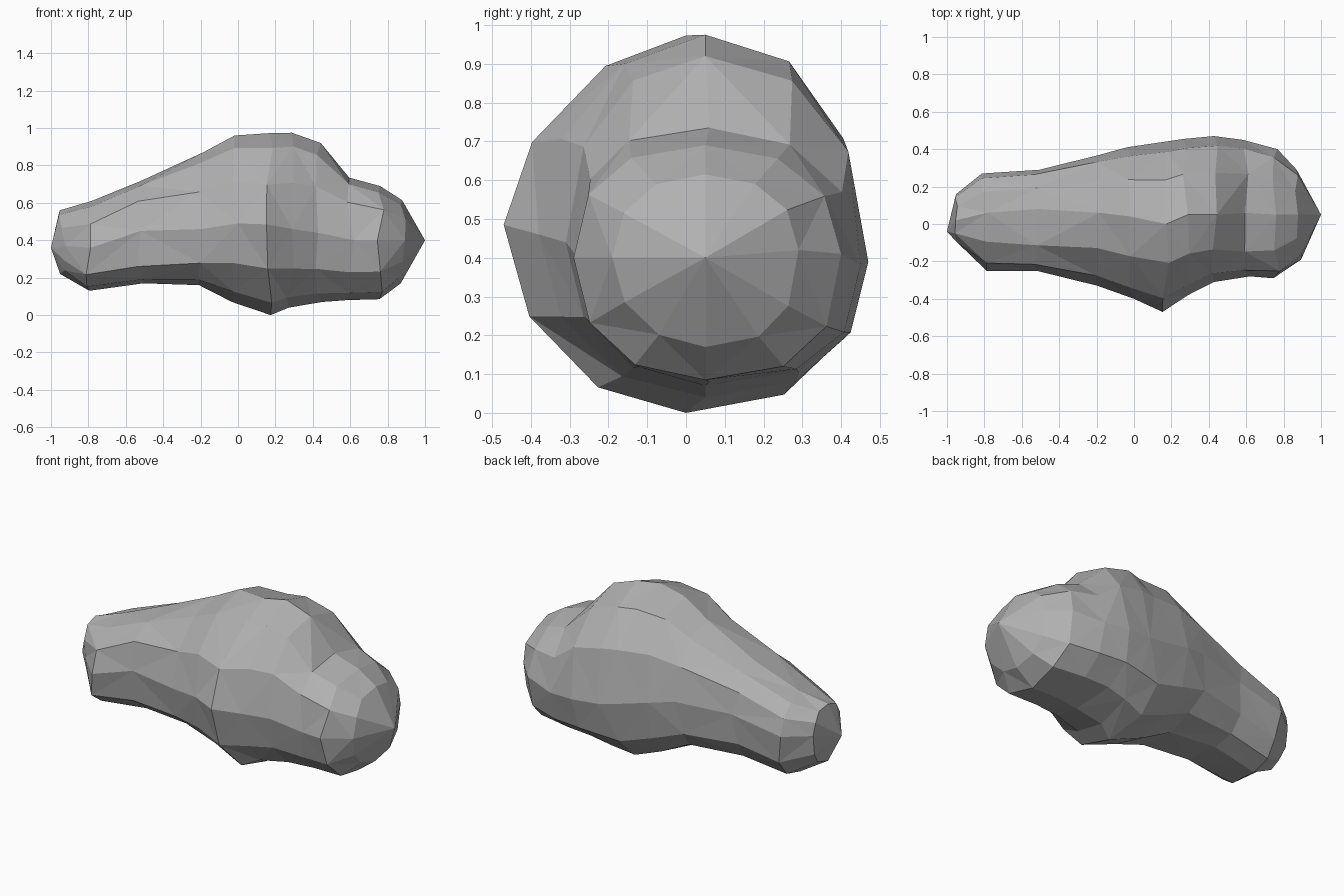
import bpy, bmesh, math, random

random.seed(4)
if "Cube" in bpy.data.objects:
    bpy.data.objects.remove(bpy.data.objects["Cube"])

stone = bpy.data.materials.new("grey stone")
stone.use_nodes = True
grey = (0.44, 0.44, 0.44, 1)
stone.diffuse_color = grey
stone.node_tree.nodes["Principled BSDF"].inputs["Base Color"].default_value = grey

# Sections along the boulder: x, bottom z, top z, front y, back y,
# widest z at front, at back, crest y, fullness of upper and lower front
SECTIONS = [
    (-0.94, .22, .56, -.12, .16, .37, .42, .02, 2.0, 2.2),
    (-0.80, .13, .61, -.25, .27, .36, .42, .06, 2.0, 3.0),
    (-0.52, .17, .72, -.25, .29, .45, .48, .08, 2.6, 3.6),
    (-0.20, .16, .87, -.33, .37, .46, .50, .06, 1.9, 2.8),
    (-0.02, .07, .96, -.40, .41, .49, .47, .04, 1.9, 2.0),
    (0.17, .00, .973, -.47, .44, .485, .42, .00, 1.7, 1.9),
    (0.28, .04, .975, -.38, .455, .46, .40, .05, 1.9, 2.0),
    (0.43, .07, .92, -.31, .47, .44, .39, .05, 2.1, 2.1),
    (0.60, .08, .735, -.28, .45, .40, .38, .06, 2.8, 2.2),
    (0.76, .085, .69, -.29, .40, .40, .41, .05, 2.4, 2.2),
    (0.88, .17, .615, -.19, .29, .40, .42, .05, 2.2, 2.0),
]
SIDES = 12
BACK_UPPER, BACK_LOWER = 2.2, 2.5


def bulge(value, fullness):
    """Superellipse term: a higher fullness gives a squarer corner."""
    return math.copysign(abs(value) ** (2 / fullness), value)


def ring(bm, section):
    """One faceted cross-section of the boulder, slightly uneven along x."""
    x, low, high, front, back, front_z, back_z, crest, upper, lower = section
    verts = []
    for i in range(SIDES):
        a = i * math.tau / SIDES
        c, s = math.cos(a), math.sin(a)
        if c > 0:
            full = BACK_UPPER if s > 0 else BACK_LOWER
        else:
            full = upper if s > 0 else lower
        c, s = bulge(c, full), bulge(s, full)
        mid = front_z + (back_z - front_z) * (1 + c) / 2
        y = crest + c * ((back - crest) if c > 0 else (crest - front))
        z = mid + s * ((high - mid) if s > 0 else (mid - low))
        verts.append(bm.verts.new((x + random.uniform(-.02, .02), y, z)))
    return verts


# Boulder body: rings joined by triangles, closed by a point at each end
bm = bmesh.new()
rings = [ring(bm, s) for s in SECTIONS]
for k, (a, b) in enumerate(zip(rings, rings[1:])):
    for j in range(SIDES):
        n = (j + 1) % SIDES
        if (j + k) % 2:
            bm.faces.new((a[j], a[n], b[j]))
            bm.faces.new((a[n], b[n], b[j]))
        else:
            bm.faces.new((a[j], b[n], b[j]))
            bm.faces.new((a[j], a[n], b[n]))
for loop, tip in ((rings[0], (-1, -.04, .36)), (rings[-1], (1, .05, .40))):
    point = bm.verts.new(tip)
    for j in range(SIDES):
        bm.faces.new((loop[j], loop[(j + 1) % SIDES], point))
bmesh.ops.recalc_face_normals(bm, faces=bm.faces)

mesh = bpy.data.meshes.new("boulder")
bm.to_mesh(mesh)
bm.free()
mesh.materials.append(stone)
boulder = bpy.data.objects.new("boulder", mesh)
bpy.context.collection.objects.link(boulder)
